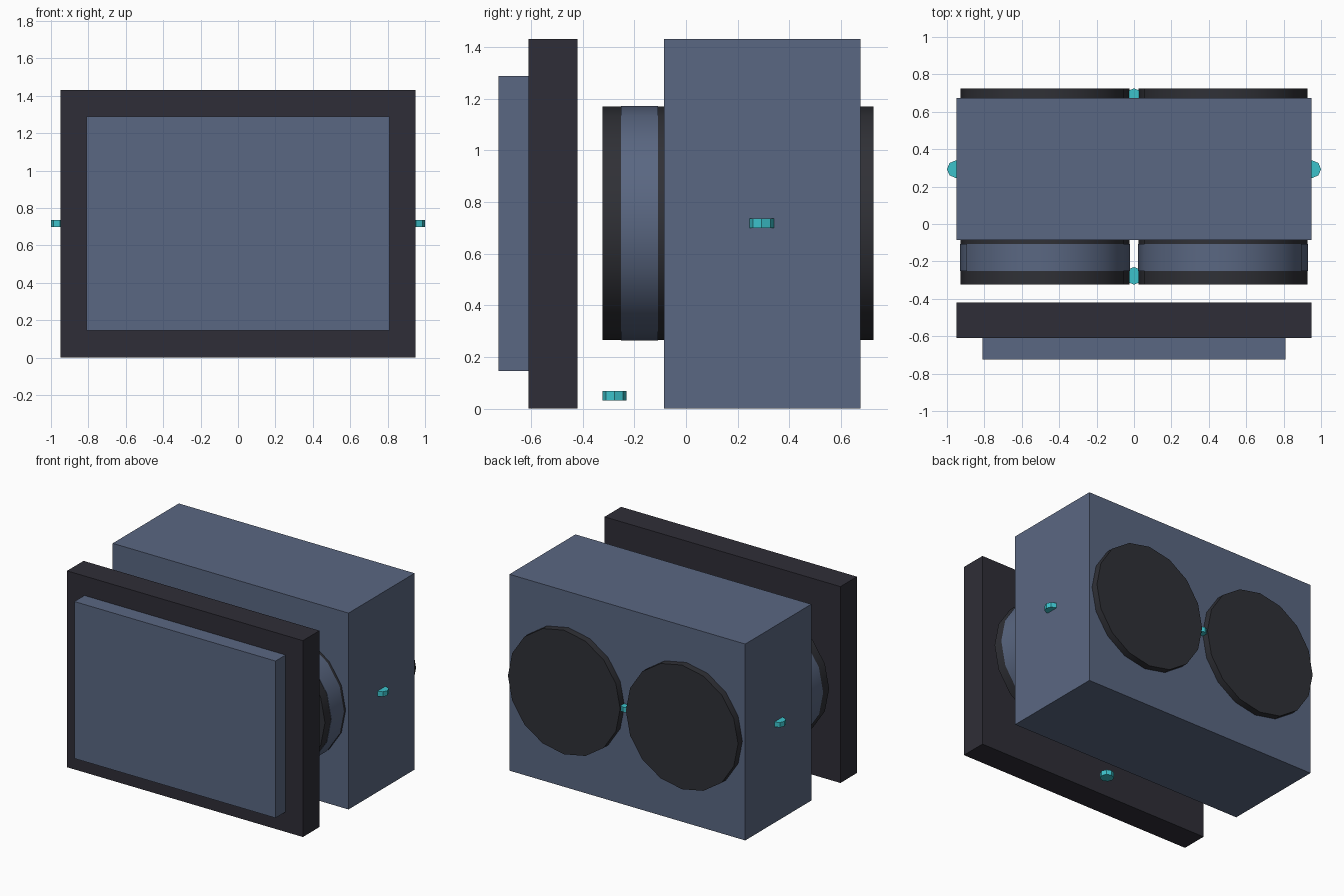
import bpy
import math

cube = bpy.data.objects.get("Cube")
if cube:
    bpy.data.objects.remove(cube, do_unlink=True)


def make_material(name, rgb):
    mat = bpy.data.materials.new(name)
    mat.use_nodes = True
    color = (*rgb, 1)
    mat.diffuse_color = color
    mat.node_tree.nodes["Principled BSDF"].inputs["Base Color"].default_value = color
    return mat


slate = make_material("slate blue", (0.102, 0.136, 0.223))
charcoal = make_material("charcoal", (0.028, 0.027, 0.038))
rubber = make_material("dark rubber", (0.029, 0.030, 0.037))
cyan = make_material("bright cyan", (0.046, 0.54, 0.60))


def finish(name, mat):
    obj = bpy.context.object
    obj.name = name
    obj.data.materials.append(mat)
    return obj


def box(name, mat, half_width, y0, y1, z0, z1):
    bpy.ops.mesh.primitive_cube_add(size=1, location=(0, (y0 + y1) / 2, (z0 + z1) / 2))
    obj = finish(name, mat)
    obj.scale = (2 * half_width, y1 - y0, z1 - z0)
    bpy.ops.object.transform_apply(location=False, rotation=False, scale=True)
    return obj


def drum(name, mat, x, radius, y0, y1):
    """Smooth cylinder lying along the y axis."""
    bpy.ops.mesh.primitive_cylinder_add(
        vertices=16, radius=radius, depth=y1 - y0,
        location=(x, (y0 + y1) / 2, MID), rotation=(math.pi / 2, 0, 0))
    obj = finish(name, mat)
    bpy.ops.object.shade_smooth_by_angle(angle=math.radians(30))
    return obj


def stud(name, x, y, z):
    """Small eight-sided disc with an upright axis."""
    bpy.ops.mesh.primitive_cylinder_add(
        vertices=8, radius=0.047, depth=0.036, location=(x, y, z))
    return finish(name, cyan)


MID = 0.717
HEIGHT = 1.43

# Main housing, front slab and raised front panel
box("housing", slate, 0.95, -0.085, 0.675, 0, HEIGHT)
box("front_slab", charcoal, 0.95, -0.61, -0.42, 0, HEIGHT)
box("front_panel", slate, 0.81, -0.725, -0.61, 0.145, 1.288)

# Paired drums running through the housing, each with a coloured band
for side, sign in (("left", 1), ("right", -1)):
    drum(f"{side}_drum", rubber, sign * 0.475, 0.452, -0.323, 0.725)
    drum(f"{side}_drum_band", slate, sign * 0.475, 0.454, -0.252, -0.108)
    stud(f"{side}_stud", sign * 0.953, 0.293, MID)

# Studs at the back and under the drums
stud("back_stud", 0, 0.678, MID)
stud("lower_stud", 0, -0.277, 0.05)
